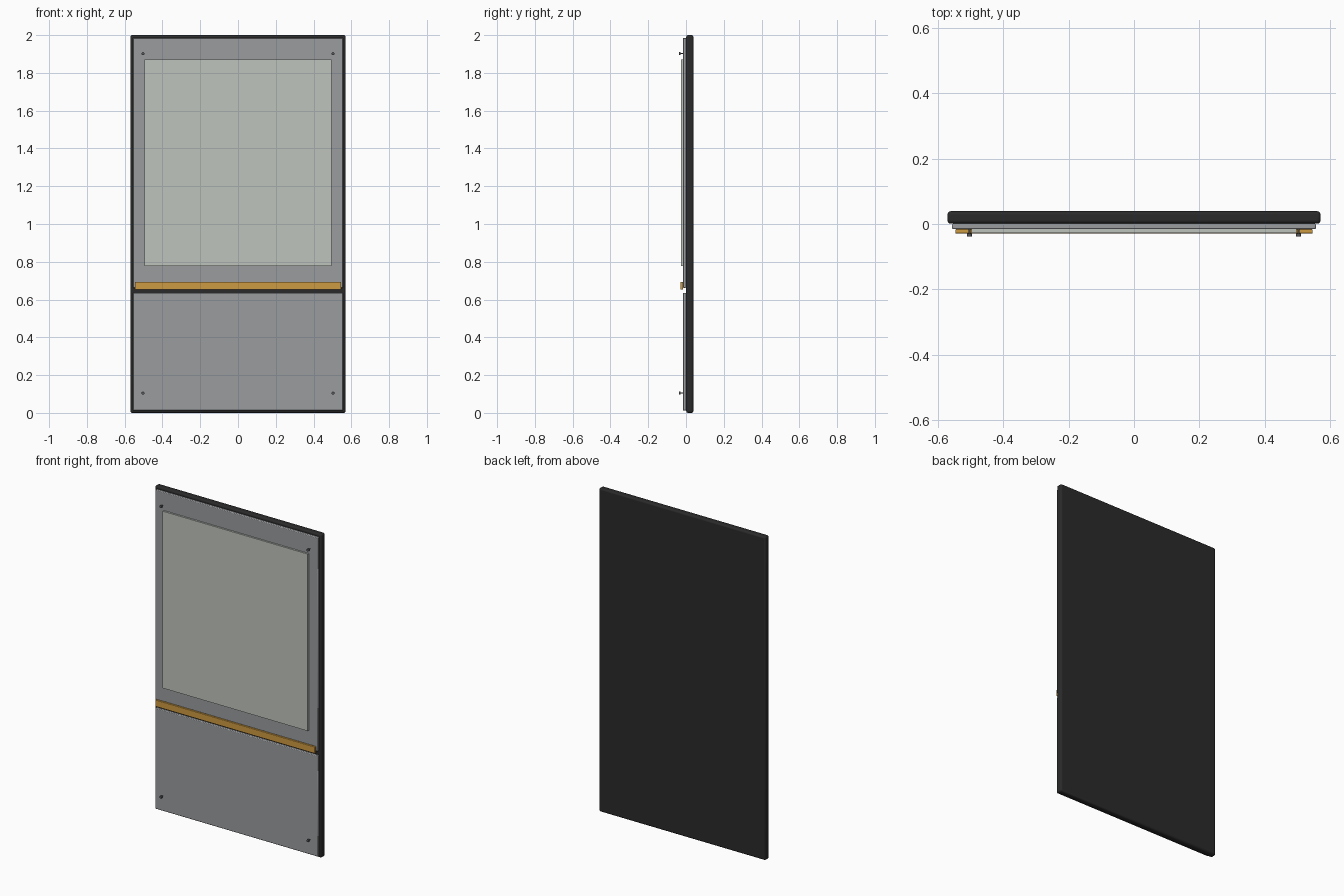
import bpy, math

if "Cube" in bpy.data.objects:
    bpy.data.objects.remove(bpy.data.objects["Cube"])


def material(name, rgb):
    # sRGB 0-255 to linear
    lin = [((c / 255 + 0.055) / 1.055) ** 2.4 for c in rgb]
    m = bpy.data.materials.new(name)
    m.diffuse_color = (*lin, 1)
    m.use_nodes = True
    m.node_tree.nodes["Principled BSDF"].inputs["Base Color"].default_value = m.diffuse_color
    return m


black = material("charcoal", (42, 42, 42))
grey = material("panel grey", (154, 156, 159))
glass = material("pale glass", (191, 196, 188))
brass = material("brass", (206, 155, 66))
steel = material("dark steel", (85, 87, 90))


def box(name, half_x, y, z, mat, bevel=0.0, segments=2):
    bpy.ops.mesh.primitive_cube_add(size=1, location=(0, sum(y) / 2, sum(z) / 2))
    ob = bpy.context.object
    ob.name = name
    ob.scale = (2 * half_x, y[1] - y[0], z[1] - z[0])
    bpy.ops.object.transform_apply(location=False, rotation=False, scale=True)
    ob.data.materials.append(mat)
    if bevel:
        b = ob.modifiers.new("bevel", 'BEVEL')
        b.width = bevel
        b.segments = segments
        bpy.ops.object.shade_smooth_by_angle(angle=math.radians(35))
    return ob


def stud(name, x, z, radius, y0, y1):
    bpy.ops.mesh.primitive_cylinder_add(
        vertices=16, radius=radius, depth=y1 - y0,
        location=(x, (y0 + y1) / 2, z), rotation=(math.pi / 2, 0, 0))
    ob = bpy.context.object
    ob.name = name
    ob.data.materials.append(steel)
    bpy.ops.object.shade_smooth_by_angle(angle=math.radians(35))


# Backing slab
box("back_slab", 0.57, (0.001, 0.039), (0, 2), black, 0.01, 3)

# Front panels with an open channel between them
box("upper_panel", 0.556, (-0.016, 0.001), (0.662, 1.985), grey, 0.004)
box("lower_panel", 0.556, (-0.016, 0.001), (0.012, 0.636), grey, 0.004)

# Glass sheet and brass rail
box("glass_sheet", 0.496, (-0.027, -0.016), (0.778, 1.872), glass)
box("brass_rail", 0.546, (-0.029, -0.016), (0.652, 0.693), brass, 0.002)

# Corner studs on thin stems
for sx in (-1, 1):
    for label, z in (("upper", 1.902), ("lower", 0.105)):
        side = "left" if sx < 0 else "right"
        stud(f"{label}_{side}_stud", sx * 0.503, z, 0.008, -0.038, -0.029)
        stud(f"{label}_{side}_stem", sx * 0.503, z, 0.003, -0.03, -0.014)
